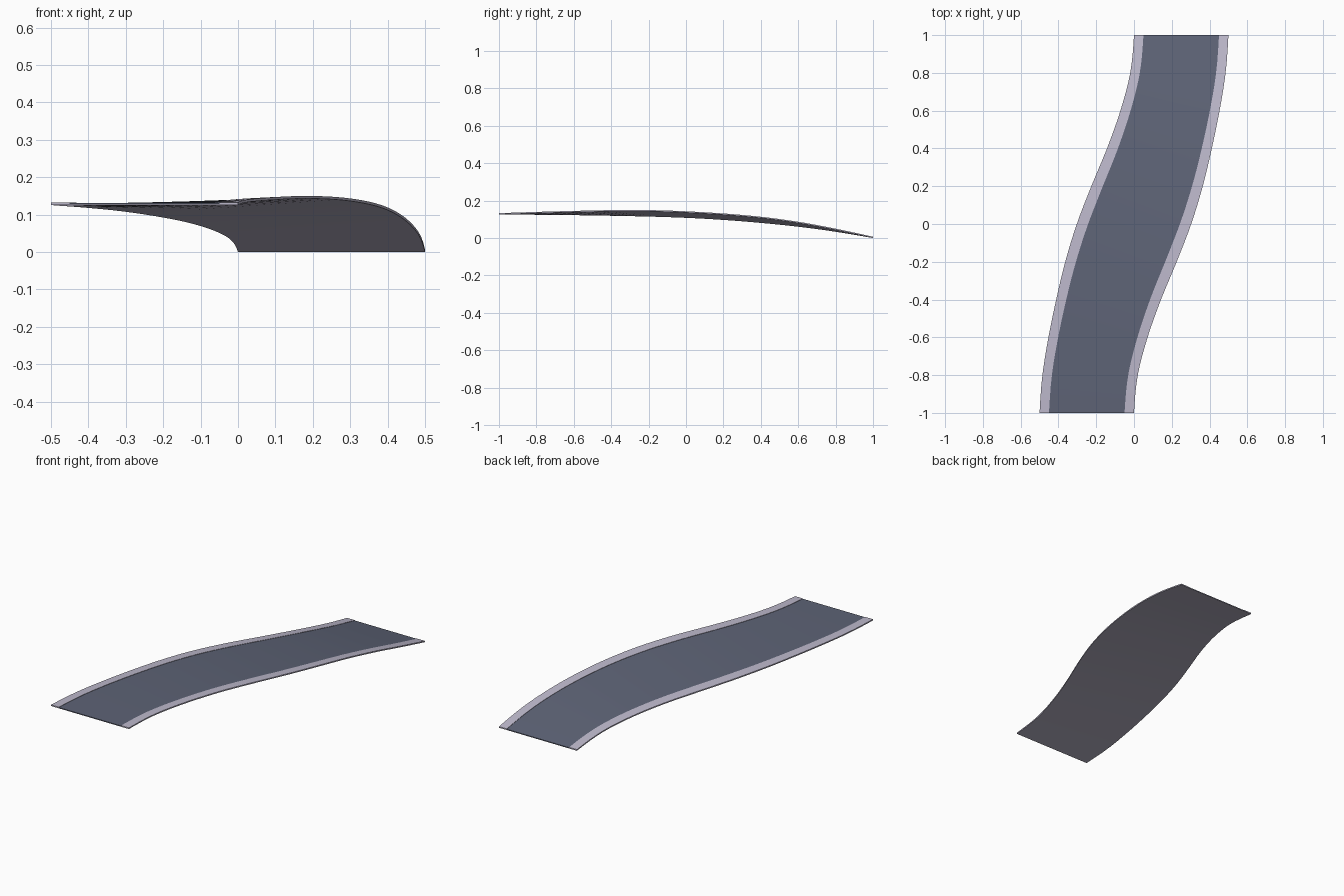
import bpy, bmesh
from mathutils import Vector

if "Cube" in bpy.data.objects:
    bpy.data.objects.remove(bpy.data.objects["Cube"])


def material(name, rgb):
    m = bpy.data.materials.new(name)
    m.diffuse_color = (*rgb, 1)
    m.use_nodes = True
    m.node_tree.nodes["Principled BSDF"].inputs["Base Color"].default_value = m.diffuse_color
    return m


PALE = material("pale kerb", (0.50, 0.475, 0.59))
DARK = material("dark roadway", (0.11, 0.125, 0.18))


def curve(pts):
    """Smooth interpolation through (y, value) points."""
    n = len(pts)
    sl = [(pts[i + 1][1] - pts[i][1]) / (pts[i + 1][0] - pts[i][0]) for i in range(n - 1)]
    tan = [(sl[i - 1] + sl[i]) / 2 for i in range(1, n - 1)]
    tan = [1.5 * sl[0] - tan[0] / 2] + tan + [1.5 * sl[-1] - tan[-1] / 2]

    def f(y):
        i = max(k for k in range(n - 1) if y >= pts[k][0] or k == 0)
        h = pts[i + 1][0] - pts[i][0]
        t = (y - pts[i][0]) / h
        return ((2 * t**3 - 3 * t**2 + 1) * pts[i][1] + (t**3 - 2 * t**2 + t) * h * tan[i]
                + (3 * t**2 - 2 * t**3) * pts[i + 1][1] + (t**3 - t**2) * h * tan[i + 1])
    return f


# Plan outline of the right edge; the left edge is its half-turn copy
edge_x = curve([(-1, 0), (-.8, .02), (-.6, .072), (-.4, .143), (-.2, .226), (0, .303),
                (.2, .364), (.4, .412), (.6, .453), (.8, .485), (1, .5)])
# Top heights of the two edges (the bend is banked)
z_right = curve([(-1, .133), (-.6, .145), (-.27, .150), (0, .143), (.37, .117),
                 (.6, .087), (.8, .05), (1, .007)])
z_left = curve([(-1, .133), (-.4, .126), (0, .115), (.28, .098), (.55, .073),
                (.75, .048), (1, .007)])
THICK, N = .007, 32


def sections():
    for i in range(N + 1):
        t = -1 + 2 * i / N
        d = .1 * (1 - t * t)
        yr, yl = t - d, t + d
        yield (Vector((-edge_x(-yl), yl, z_left(yl))), Vector((edge_x(yr), yr, z_right(yr))))


def sweep(name, profile, mat):
    """Sweep a closed profile of (fraction across, height offset) along the ramp."""
    bm = bmesh.new()
    rings = [[bm.verts.new(a.lerp(b, u) + Vector((0, 0, z))) for u, z in profile]
             for a, b in sections()]
    k = len(profile)
    for r, s in zip(rings, rings[1:]):
        for j in range(k):
            bm.faces.new((r[j], r[(j + 1) % k], s[(j + 1) % k], s[j]))
    bm.faces.new(rings[0])
    bm.faces.new(rings[-1])
    bmesh.ops.recalc_face_normals(bm, faces=bm.faces)
    me = bpy.data.meshes.new(name)
    bm.to_mesh(me)
    bm.free()
    me.materials.append(mat)
    ob = bpy.data.objects.new(name, me)
    bpy.context.collection.objects.link(ob)
    bpy.ops.object.select_all(action='DESELECT')
    bpy.context.view_layer.objects.active = ob
    ob.select_set(True)
    bpy.ops.object.shade_smooth_by_angle()


# Slab with raised kerbs, and the dark roadway laid between them
sweep("ramp_slab", [(0, -THICK), (1, -THICK), (1, 0), (.9, 0), (.9, -.005),
                    (.1, -.005), (.1, 0), (0, 0)], PALE)
sweep("roadway", [(.1, -.0055), (.9, -.0055), (.9, -.002), (.1, -.002)], DARK)
